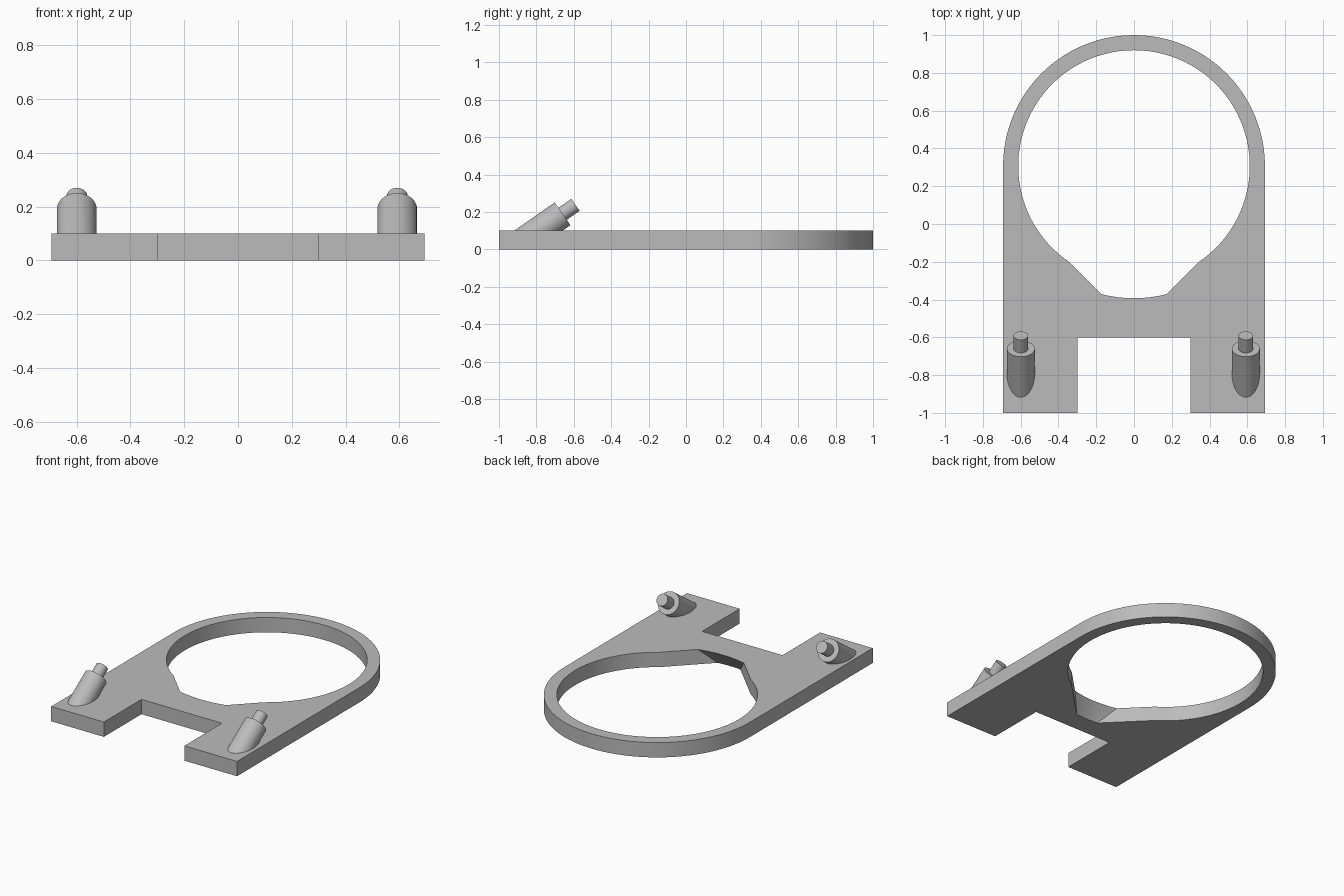
import bpy, bmesh
from math import sin, cos, atan2, sqrt, pi, radians
from mathutils import Matrix, Vector

cube = bpy.data.objects.get("Cube")
if cube:
    bpy.data.objects.remove(cube)

THICK = 0.1          # plate thickness
CY = 0.307           # ring centre on y
R_OUT, R_IN = 0.693, 0.613
D = 0.85             # depth where the two notch flanks would meet

grey = bpy.data.materials.new("light_grey")
grey.use_nodes = True
grey.diffuse_color = (0.5, 0.5, 0.5, 1)
grey.node_tree.nodes["Principled BSDF"].inputs["Base Color"].default_value = (0.5, 0.5, 0.5, 1)


def finish(bm, name):
    bmesh.ops.recalc_face_normals(bm, faces=bm.faces)
    mesh = bpy.data.meshes.new(name)
    bm.to_mesh(mesh)
    bm.free()
    mesh.materials.append(grey)
    obj = bpy.data.objects.new(name, mesh)
    bpy.context.collection.objects.link(obj)
    bpy.ops.object.select_all(action='DESELECT')
    obj.select_set(True)
    bpy.context.view_layer.objects.active = obj
    bpy.ops.object.shade_smooth_by_angle(angle=radians(25))
    return obj


def arc(r, a0, a1, n):
    return [(r * cos(a0 + (a1 - a0) * i / n), CY + r * sin(a0 + (a1 - a0) * i / n))
            for i in range(n + 1)]


def flank_angle(r):
    # Angle at which the right notch flank crosses a circle of radius r
    x = (D - sqrt(2 * r * r - D * D)) / 2
    return atan2(x - D, x)


def hole(r_notch):
    # Round opening with a wider notch toward the front
    a, b = flank_angle(R_IN), flank_angle(r_notch)
    return arc(R_IN, a, pi - a, 80) + arc(r_notch, -pi - b, b, 12)


def plate():
    outer = arc(R_OUT, 0, pi, 56) + [(-R_OUT, -1), (-0.3, -1), (-0.3, -0.6),
                                     (0.3, -0.6), (0.3, -1), (R_OUT, -1)]
    bm = bmesh.new()
    levels = []
    # The notch is undercut: wider at the bottom than at the top
    for z, r_notch in ((0, 0.77), (THICK, 0.7)):
        loops, edges = [], []
        for pts in (outer, hole(r_notch)):
            vs = [bm.verts.new((x, y, z)) for x, y in pts]
            edges += [bm.edges.new((vs[i - 1], vs[i])) for i in range(len(vs))]
            loops.append(vs)
        bmesh.ops.triangle_fill(bm, use_beauty=True, edges=edges, normal=(0, 0, 1))
        levels.append(loops)
    # Side walls
    for low, high in zip(*levels):
        for i in range(len(low)):
            bm.faces.new((low[i - 1], low[i], high[i], high[i - 1]))
    finish(bm, "base_plate")


def peg(name, x, end, radius, length, segments=40):
    # Tilted cylinder ending at (y, z) = end, trimmed inside the plate
    tilt = radians(35)
    axis = Vector((0, cos(tilt), sin(tilt)))
    centre = Vector((x, *end)) - axis * length / 2
    bm = bmesh.new()
    bmesh.ops.create_cone(bm, cap_ends=True, segments=segments, radius1=radius,
                          radius2=radius, depth=length,
                          matrix=Matrix.Translation(centre) @ Matrix.Rotation(tilt - pi / 2, 4, 'X'))
    cut = bmesh.ops.bisect_plane(bm, geom=bm.verts[:] + bm.edges[:] + bm.faces[:],
                                 plane_co=(0, 0, THICK * 0.6), plane_no=(0, 0, 1), clear_inner=True)
    rim = [e for e in cut["geom_cut"] if isinstance(e, bmesh.types.BMEdge)]
    if rim:
        bmesh.ops.contextual_create(bm, geom=rim)
    finish(bm, name)


plate()
for side, x in (("left", 0.592), ("right", -0.599)):
    peg(side + "_peg_body", x, (-0.66, 0.19), 0.074, 0.4)
    peg(side + "_peg_tip", x, (-0.591, 0.238), 0.039, 0.12)
